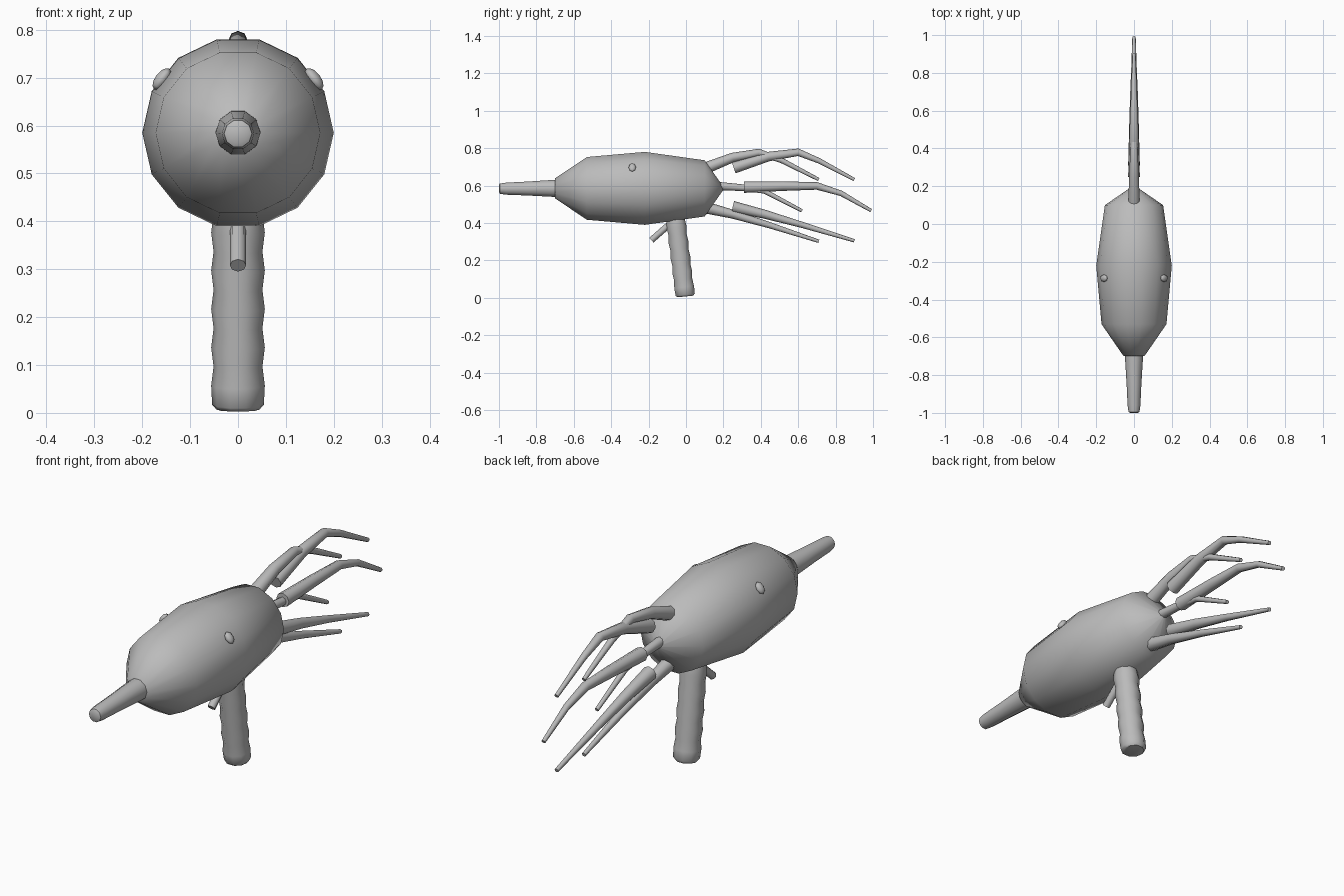
import bpy, bmesh, math
from mathutils import Vector

if "Cube" in bpy.data.objects:
    bpy.data.objects.remove(bpy.data.objects["Cube"])

grey = bpy.data.materials.new("plain grey")
grey.use_nodes = True
colour = (0.5, 0.5, 0.5, 1)
grey.diffuse_color = colour
grey.node_tree.nodes["Principled BSDF"].inputs["Base Color"].default_value = colour


def finish(name, bm, angle):
    bmesh.ops.recalc_face_normals(bm, faces=bm.faces)
    mesh = bpy.data.meshes.new(name)
    bm.to_mesh(mesh)
    bm.free()
    mesh.materials.append(grey)
    obj = bpy.data.objects.new(name, mesh)
    bpy.context.collection.objects.link(obj)
    bpy.ops.object.select_all(action="DESELECT")
    obj.select_set(True)
    bpy.context.view_layer.objects.active = obj
    bpy.ops.object.shade_smooth_by_angle(angle=math.radians(angle))
    return obj


def tube(name, stations, sides, angle=50):
    """Loft round rings (y, z, radius) along a path in the middle plane."""
    bm = bmesh.new()
    points = [Vector((0, y, z)) for y, z, r in stations]
    side = Vector((1, 0, 0))
    rings = []
    for i, p in enumerate(points):
        along = points[min(i + 1, len(points) - 1)] - points[max(i - 1, 0)]
        up = side.cross(along.normalized())
        ring = []
        for k in range(sides):
            a = math.tau * k / sides
            offset = side * math.cos(a) + up * math.sin(a)
            ring.append(bm.verts.new(p + offset * stations[i][2]))
        rings.append(ring)
    for a, b in zip(rings, rings[1:]):
        for k in range(sides):
            n = (k + 1) % sides
            bm.faces.new((a[k], a[n], b[n], b[k]))
    bm.faces.new(rings[0])
    bm.faces.new(rings[-1])
    return finish(name, bm, angle)


# Body and snout share one straight axis
AXIS = 0.585
body = [(-0.70, 0.055), (-0.53, 0.172), (-0.22, 0.2), (0.10, 0.154), (0.20, 0.008)]
tube("body", [(y, AXIS, r) for y, r in body], 14, 60)
snout = [(-0.66, 0.048), (-0.72, 0.047), (-0.85, 0.039), (-0.96, 0.034),
         (-0.995, 0.029), (-1.0, 0.02)]
tube("snout", [(y, AXIS + 0.02 * (y + 0.7) * 0.3, r) for y, r in snout], 10)

# Leaning handle with gentle finger waves
handle = [(-0.003, 0.007, 0.045), (-0.004, 0.017, 0.054)]
for i in range(1, 11):
    t = i / 10
    wave = 0.056 if i % 2 else 0.051
    handle.append((-0.005 - 0.05 * t, 0.017 + 0.40 * t, wave))
tube("handle", handle, 10)

# Trigger
tube("trigger", [(-0.05, 0.425, 0.017), (-0.12, 0.365, 0.017),
                 (-0.185, 0.308, 0.017)], 8)

# Eyes: flattened beads lying on the body
for name, sign in (("left_eye", 1), ("right_eye", -1)):
    bm = bmesh.new()
    bmesh.ops.create_uvsphere(bm, u_segments=8, v_segments=6, radius=1)
    eye = finish(name, bm, 50)
    eye.scale = (0.026, 0.02, 0.014)
    normal = Vector((sign * 0.8, 0, 0.6))
    eye.rotation_euler = normal.to_track_quat("Z", "Y").to_euler()
    eye.scale = (0.02, 0.027, 0.014)
    eye.location = (sign * 0.159, -0.287, 0.697)

# Tentacles in three tiers, a short and a long one in each
tentacles = {
    "upper_short": [(0.11, 0.695), (0.25, 0.75), (0.39, 0.777), (0.51, 0.735), (0.71, 0.632)],
    "upper_long": [(0.255, 0.695), (0.44, 0.755), (0.60, 0.778), (0.71, 0.733), (0.90, 0.632)],
    "middle_short": [(0.17, 0.598), (0.31, 0.588), (0.42, 0.57), (0.62, 0.465)],
    "middle_long": [(0.31, 0.592), (0.52, 0.597), (0.70, 0.598), (0.83, 0.558), (0.99, 0.466)],
    "lower_short": [(0.115, 0.48), (0.25, 0.447), (0.45, 0.387), (0.71, 0.302)],
    "lower_long": [(0.25, 0.487), (0.42, 0.447), (0.62, 0.39), (0.90, 0.305)],
}
for name, path in tentacles.items():
    thick = 0.022 if name == "middle_short" else 0.031
    last = len(path) - 1
    tube(name + "_tentacle",
         [(y, z, thick + (0.009 - thick) * i / last) for i, (y, z) in enumerate(path)], 8)
